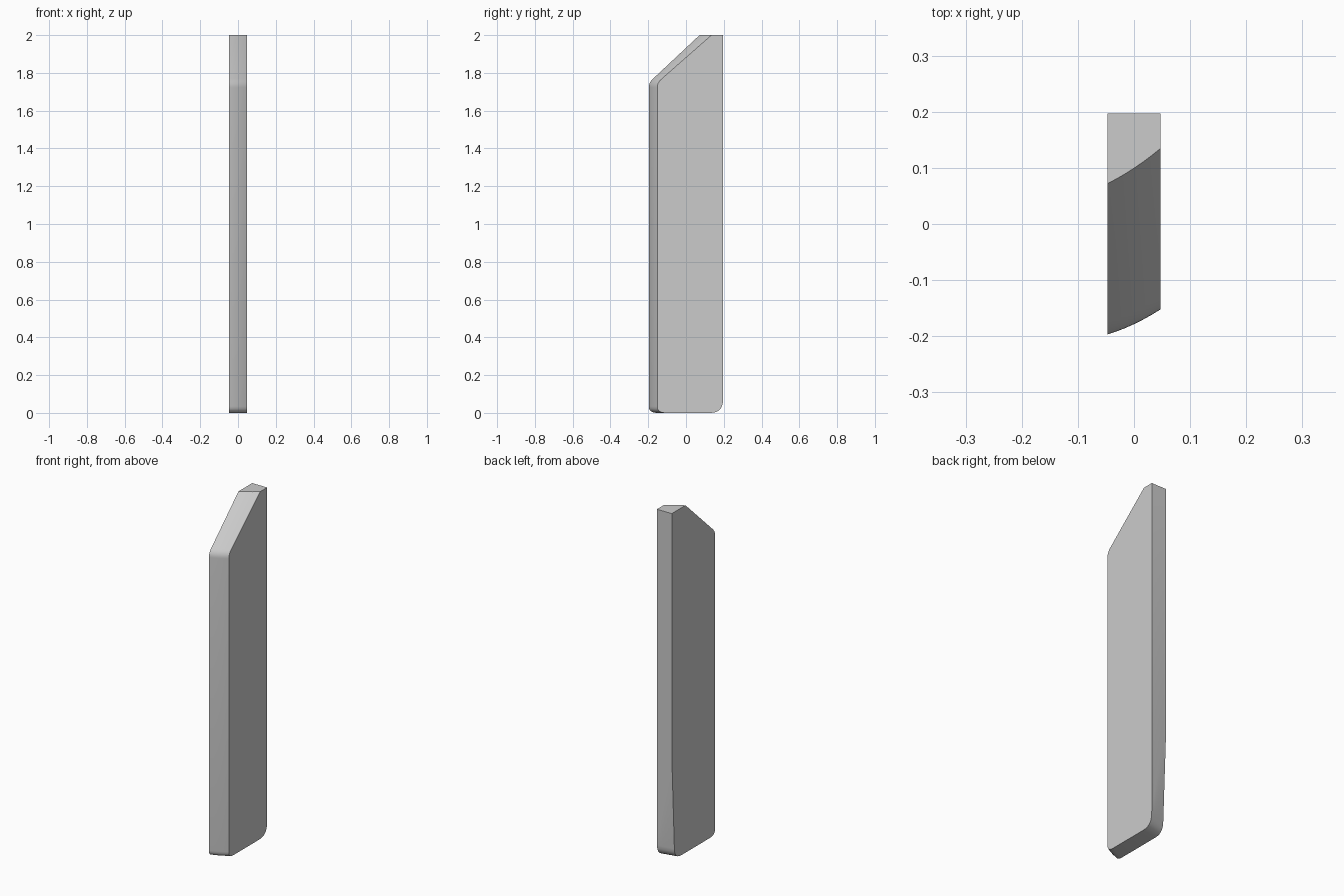
import bpy, bmesh, math
from mathutils import Vector

if "Cube" in bpy.data.objects:
    bpy.data.objects.remove(bpy.data.objects["Cube"])

COLS = 6          # cross-sections from the left face to the right face
HALF_X = 0.0475


def rounded(prev, corner, nxt, cut_in, cut_out, steps=6):
    """Points of a rounded corner, as a quadratic curve."""
    c = Vector(corner)
    a = c + (Vector(prev) - c).normalized() * cut_in
    b = c + (Vector(nxt) - c).normalized() * cut_out
    return [a * (1 - t) ** 2 + c * 2 * t * (1 - t) + b * t * t
            for t in (i / steps for i in range(steps + 1))]


def profile(front, top_y, shoulder_z, back_low, taper_z, back_cut):
    """Side outline (y, z), from the front foot round the back to the shoulder."""
    foot, heel = (front, 0), (back_low, 0)
    shoulder, top = (front, shoulder_z), (top_y, 2)
    taper = (0.197, taper_z)
    return (rounded(shoulder, foot, heel, 0.035, 0.045)
            + rounded(foot, heel, taper, back_cut, back_cut)
            + [Vector(taper), Vector((0.197, 2)), Vector(top)]
            + rounded(top, shoulder, foot, 0.03, 0.025))


# Left and right outlines of the slab
left = profile(-0.197, 0.072, 1.748, 0.171, 0.60, 0.06)
right = profile(-0.152, 0.135, 1.748, 0.194, 0.10, 0.065)
count = len(left)

# Loft between the outlines, with a slight outward bow on the front edge
bm = bmesh.new()
rings = []
for i in range(COLS + 1):
    t = i / COLS
    ring = []
    for k, (a, b) in enumerate(zip(left, right)):
        p = a.lerp(b, t)
        bow = 0.004 * 4 * t * (1 - t) if k < 7 or k >= 16 else 0
        ring.append(bm.verts.new((-HALF_X + 2 * HALF_X * t, p.x - bow, p.y)))
    rings.append(ring)
for r0, r1 in zip(rings, rings[1:]):
    for k in range(count):
        n = (k + 1) % count
        bm.faces.new((r0[k], r0[n], r1[n], r1[k]))

# Flat side faces
bm.faces.new(rings[0])
bm.faces.new(rings[-1][::-1])
bmesh.ops.recalc_face_normals(bm, faces=bm.faces)

mesh = bpy.data.meshes.new("slab")
bm.to_mesh(mesh)
bm.free()
slab = bpy.data.objects.new("slab", mesh)
bpy.context.collection.objects.link(slab)
bpy.context.view_layer.objects.active = slab
slab.select_set(True)
bpy.ops.object.shade_smooth_by_angle(angle=math.radians(30))
